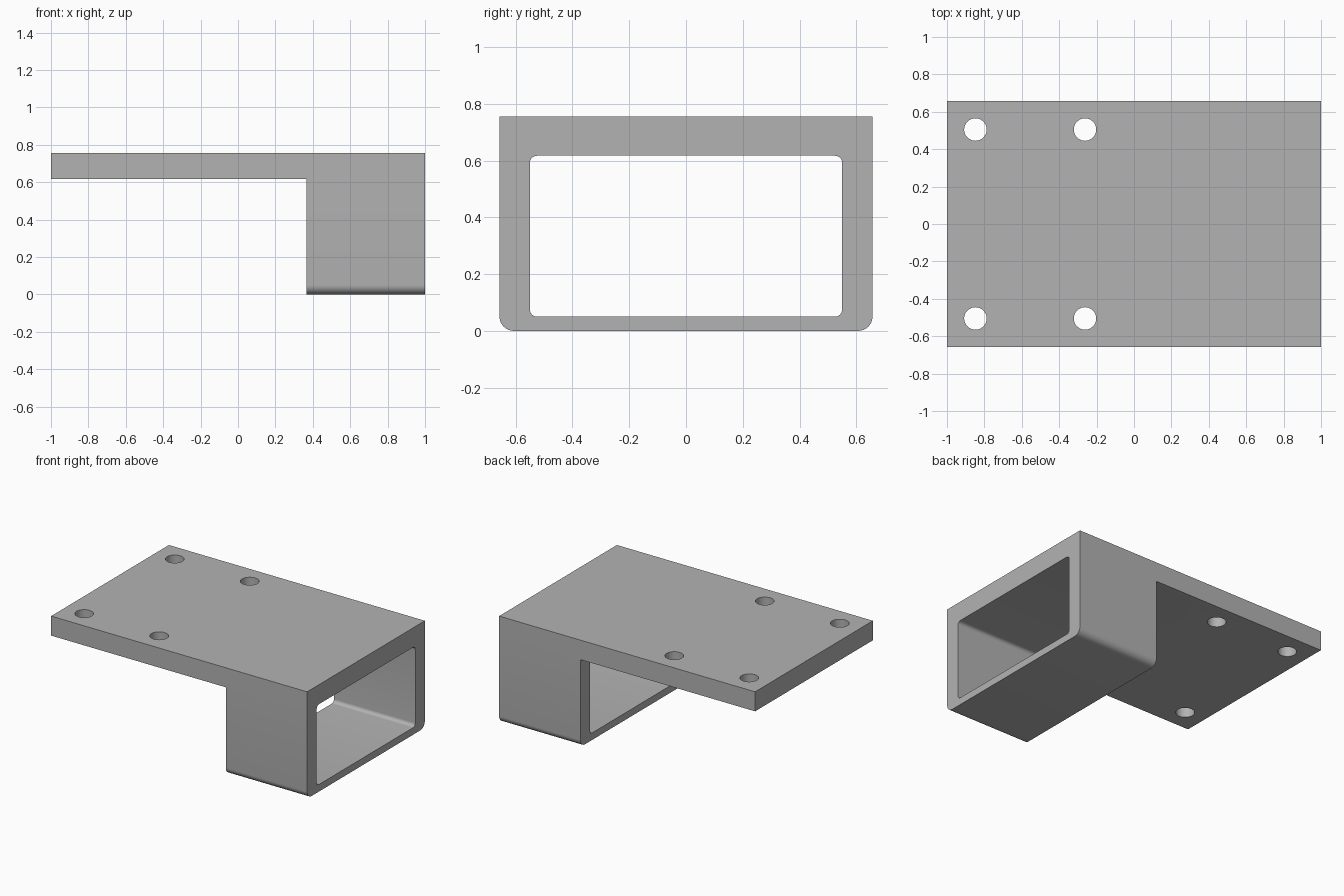
import bpy, bmesh
from math import cos, sin, pi, radians

cube = bpy.data.objects.get("Cube")
if cube:
    bpy.data.objects.remove(cube)

HALF_W, TOP, UNDER = 0.657, 0.755, 0.617      # plate half width and heights
SLEEVE_X, INNER_W, FLOOR = 0.365, 0.55, 0.05  # sleeve start, opening half width, floor
OUT_R, IN_R = 0.05, 0.025                     # corner radii

grey = bpy.data.materials.new("grey metal")
grey.use_nodes = True
colour = (0.45, 0.45, 0.45, 1)
grey.diffuse_color = colour
grey.node_tree.nodes["Principled BSDF"].inputs["Base Color"].default_value = colour


def arc(y, z, r, start, steps=8):
    """Quarter circle of (y, z) points, counter-clockwise from start degrees."""
    angles = [radians(start) + pi / 2 * i / steps for i in range(steps + 1)]
    return [(y + r * cos(a), z + r * sin(a)) for a in angles]


def extrude_x(name, profile, x0, x1):
    """Solid made by sweeping a (y, z) profile along x."""
    bm = bmesh.new()
    face = bm.faces.new([bm.verts.new((x0, y, z)) for y, z in profile])
    swept = bmesh.ops.extrude_face_region(bm, geom=[face])["geom"]
    verts = [v for v in swept if isinstance(v, bmesh.types.BMVert)]
    bmesh.ops.translate(bm, vec=(x1 - x0, 0, 0), verts=verts)
    bmesh.ops.recalc_face_normals(bm, faces=bm.faces)
    mesh = bpy.data.meshes.new(name)
    bm.to_mesh(mesh)
    bm.free()
    mesh.materials.append(grey)
    obj = bpy.data.objects.new(name, mesh)
    bpy.context.collection.objects.link(obj)
    return obj


def combine(target, tool, operation):
    """Apply a boolean and discard the tool."""
    mod = target.modifiers.new(operation.lower(), "BOOLEAN")
    mod.operation, mod.solver, mod.object = operation, "EXACT", tool
    bpy.ops.object.select_all(action="DESELECT")
    bpy.context.view_layer.objects.active = target
    target.select_set(True)
    bpy.ops.object.modifier_apply(modifier=mod.name)
    bpy.data.objects.remove(tool)


# Mounting plate
bracket = extrude_x("mounting_bracket", [(-HALF_W, UNDER), (HALF_W, UNDER),
                                         (HALF_W, TOP), (-HALF_W, TOP)], -1, 1)

# U-shaped sleeve under the plate: rounded outside corners, then rounded opening
oy, iy = HALF_W - OUT_R, INNER_W - IN_R
outer = [(-HALF_W, UNDER)] + arc(-oy, OUT_R, OUT_R, 180) + arc(oy, OUT_R, OUT_R, 270)
outer.append((HALF_W, UNDER))
low, high = FLOOR + IN_R, UNDER - IN_R
inner = (arc(-iy, high, IN_R, 90) + arc(-iy, low, IN_R, 180)
         + arc(iy, low, IN_R, 270) + arc(iy, high, IN_R, 0))
sleeve = extrude_x("sleeve", outer + inner[::-1], SLEEVE_X, 1)
combine(bracket, sleeve, "UNION")

# Four screw holes
for x in (-0.848, -0.262):
    for y in (-0.505, 0.505):
        bpy.ops.mesh.primitive_cylinder_add(vertices=48, radius=0.06, depth=0.4,
                                            location=(x, y, (UNDER + TOP) / 2))
        drill = bpy.context.object
        drill.hide_render = True
        drill.data.materials.append(grey)
        combine(bracket, drill, "DIFFERENCE")

# Smooth the round corners and holes, keep other edges sharp
bpy.ops.object.select_all(action="DESELECT")
bracket.select_set(True)
bpy.context.view_layer.objects.active = bracket
bpy.ops.object.shade_smooth_by_angle(angle=radians(30))
